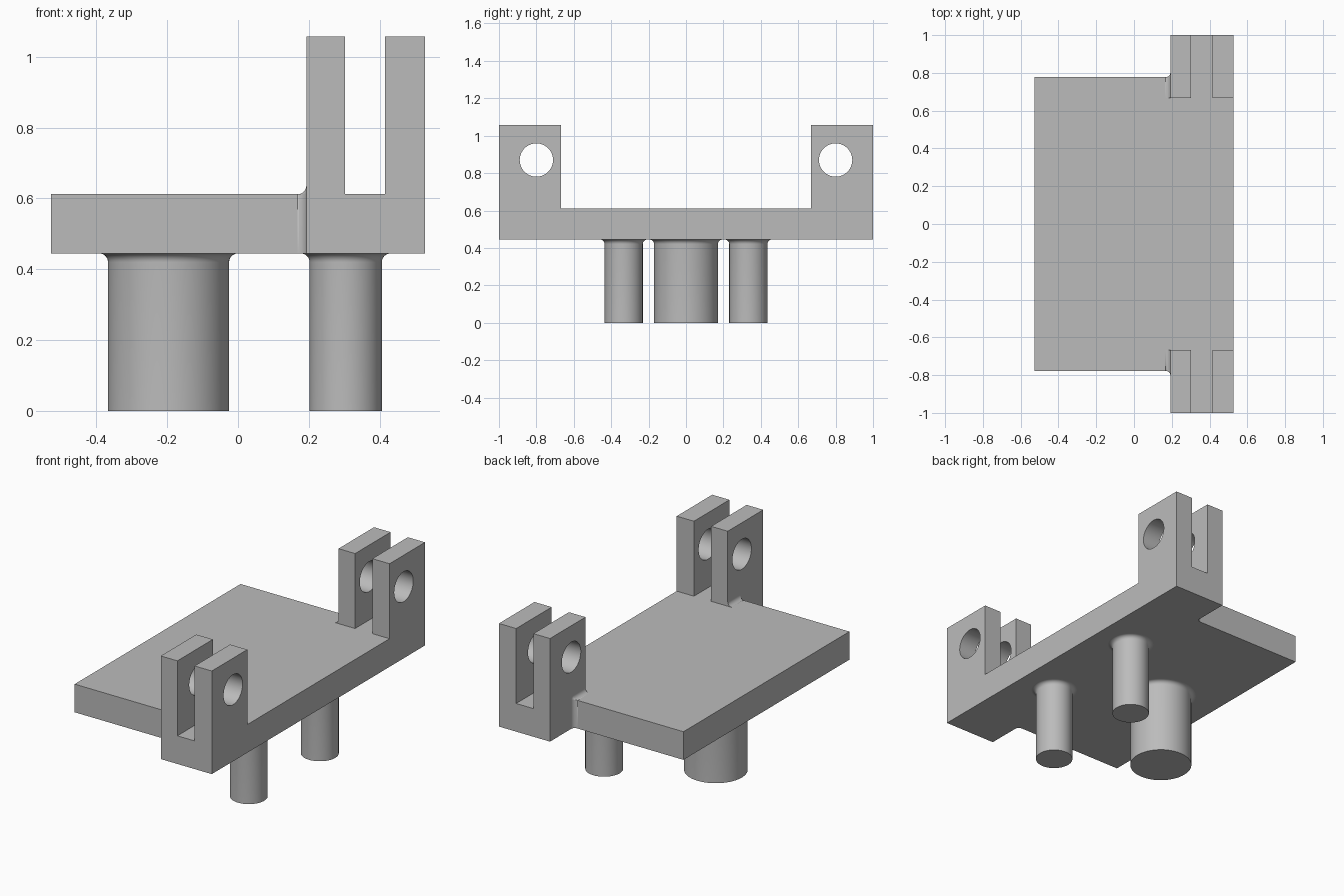
import bpy, bmesh, math
from mathutils import Vector, Matrix

cube = bpy.data.objects.get("Cube")
if cube:
    bpy.data.objects.remove(cube, do_unlink=True)

# Main levels and positions
UNDER, TOP, LUG_TOP = 0.445, 0.612, 1.057
BACK, FACE, EDGE = -0.528, 0.193, 0.528
HALF_PLATE, LUG_IN, LUG_OUT = 0.778, 0.667, 1.0
R = 0.025

grey = bpy.data.materials.new("plain grey")
grey.diffuse_color = (0.5, 0.5, 0.5, 1)
grey.use_nodes = True
grey.node_tree.nodes["Principled BSDF"].inputs["Base Color"].default_value = (0.5, 0.5, 0.5, 1)


def finish(name, bm):
    bmesh.ops.recalc_face_normals(bm, faces=bm.faces)
    mesh = bpy.data.meshes.new(name)
    bm.to_mesh(mesh)
    bm.free()
    mesh.materials.append(grey)
    ob = bpy.data.objects.new(name, mesh)
    bpy.context.collection.objects.link(ob)
    return ob


def prism(name, points, direction):
    """Extrude a closed outline."""
    bm = bmesh.new()
    face = bm.faces.new([bm.verts.new(p) for p in points])
    out = bmesh.ops.extrude_face_region(bm, geom=[face])
    verts = [v for v in out["geom"] if isinstance(v, bmesh.types.BMVert)]
    bmesh.ops.translate(bm, verts=verts, vec=direction)
    return finish(name, bm)


def box(name, x0, x1, y0, y1, z0, z1):
    return prism(name, [(x0, y0, z0), (x1, y0, z0), (x1, y1, z0), (x0, y1, z0)], (0, 0, z1 - z0))


def smooth(ob):
    bpy.ops.object.select_all(action="DESELECT")
    ob.select_set(True)
    bpy.context.view_layer.objects.active = ob
    bpy.ops.object.shade_smooth_by_angle(angle=math.radians(35))


def combine(target, tool, operation):
    bpy.ops.object.select_all(action="DESELECT")
    bpy.context.view_layer.objects.active = target
    target.select_set(True)
    mod = target.modifiers.new("combine", "BOOLEAN")
    mod.operation, mod.solver, mod.object = operation, "EXACT", tool
    bpy.ops.object.modifier_apply(modifier=mod.name)
    bpy.data.objects.remove(tool, do_unlink=True)


# Body: U-shaped crossbar joined to the flat plate
half = [(LUG_OUT, UNDER), (LUG_OUT, LUG_TOP), (LUG_IN, LUG_TOP), (LUG_IN, TOP)]
outline = half + [(-y, z) for y, z in reversed(half)]
body = prism("bracket_body", [(FACE, y, z) for y, z in outline], (EDGE - FACE, 0, 0))
plate = box("plate", BACK, FACE + 0.06, -HALF_PLATE, HALF_PLATE, UNDER, TOP)
combine(body, plate, "UNION")

# Slots and pin holes through both lugs
for side in (-1, 1):
    slot = box("slot", 0.302, 0.415, side * 0.64, side * 1.1, TOP, 1.2)
    combine(body, slot, "DIFFERENCE")
    bm = bmesh.new()
    bmesh.ops.create_cone(bm, cap_ends=True, segments=64, radius1=0.089, radius2=0.089, depth=1,
                          matrix=Matrix.Translation((0.36, side * 0.8, 0.87))
                          @ Matrix.Rotation(math.pi / 2, 4, "Y"))
    combine(body, finish("pin_hole", bm), "DIFFERENCE")
smooth(body)

# Fillets where the plate meets the lugs: arc swept over the plate's edge
STEPS = 8
arc = [(FACE - R + R * math.sin(a), R - R * math.cos(a))
       for a in (math.pi / 2 * i / STEPS for i in range(STEPS + 1))]
for side, label in ((1, "left"), (-1, "right")):
    turns = [math.pi / 2 * i / STEPS for i in range(STEPS + 1)]
    path = ([(LUG_IN, TOP, 0)] + [(HALF_PLATE, TOP, t) for t in turns]
            + [(HALF_PLATE, UNDER, math.pi / 2)])
    bm = bmesh.new()
    rows = [[bm.verts.new((x, side * (y + d * math.sin(t)), z + d * math.cos(t))) for x, d in arc]
            for y, z, t in path]
    for a, b in zip(rows, rows[1:]):
        for i in range(STEPS):
            bm.faces.new((a[i], a[i + 1], b[i + 1], b[i]))
    # Flat ends of the fillet
    for row, (y, z, t) in ((rows[0], path[0]), (rows[-1], path[-1])):
        bm.faces.new(row + [bm.verts.new((FACE, side * y, z))])
    bmesh.ops.remove_doubles(bm, verts=bm.verts, dist=1e-5)
    ob = finish(label + "_lug_fillet", bm)
    # Make the open strip face away from the plate
    if ob.data.polygons[0].normal.z < 0:
        ob.data.flip_normals()
    smooth(ob)


# Round pegs with flared tops
def peg(name, x, y, radius):
    flare = [(radius + R - R * math.cos(a), UNDER - R + R * math.sin(a))
             for a in (math.pi / 2 * i / STEPS for i in range(STEPS + 1))]
    profile = [(0, 0), (radius, 0)] + flare
    bm = bmesh.new()
    verts = [bm.verts.new((r, 0, z)) for r, z in profile]
    edges = [bm.edges.new(pair) for pair in zip(verts, verts[1:])]
    bmesh.ops.spin(bm, geom=verts + edges, cent=(0, 0, 0), axis=(0, 0, 1),
                   angle=math.tau, steps=64)
    bmesh.ops.remove_doubles(bm, verts=bm.verts, dist=1e-5)
    bmesh.ops.translate(bm, verts=bm.verts, vec=Vector((x, y, 0)))
    ob = finish(name, bm)
    if min(ob.data.polygons, key=lambda p: p.center.z).normal.z > 0:
        ob.data.flip_normals()
    smooth(ob)


peg("large_peg", -0.196, 0, 0.171)
peg("left_small_peg", 0.304, 0.333, 0.102)
peg("right_small_peg", 0.304, -0.333, 0.102)
